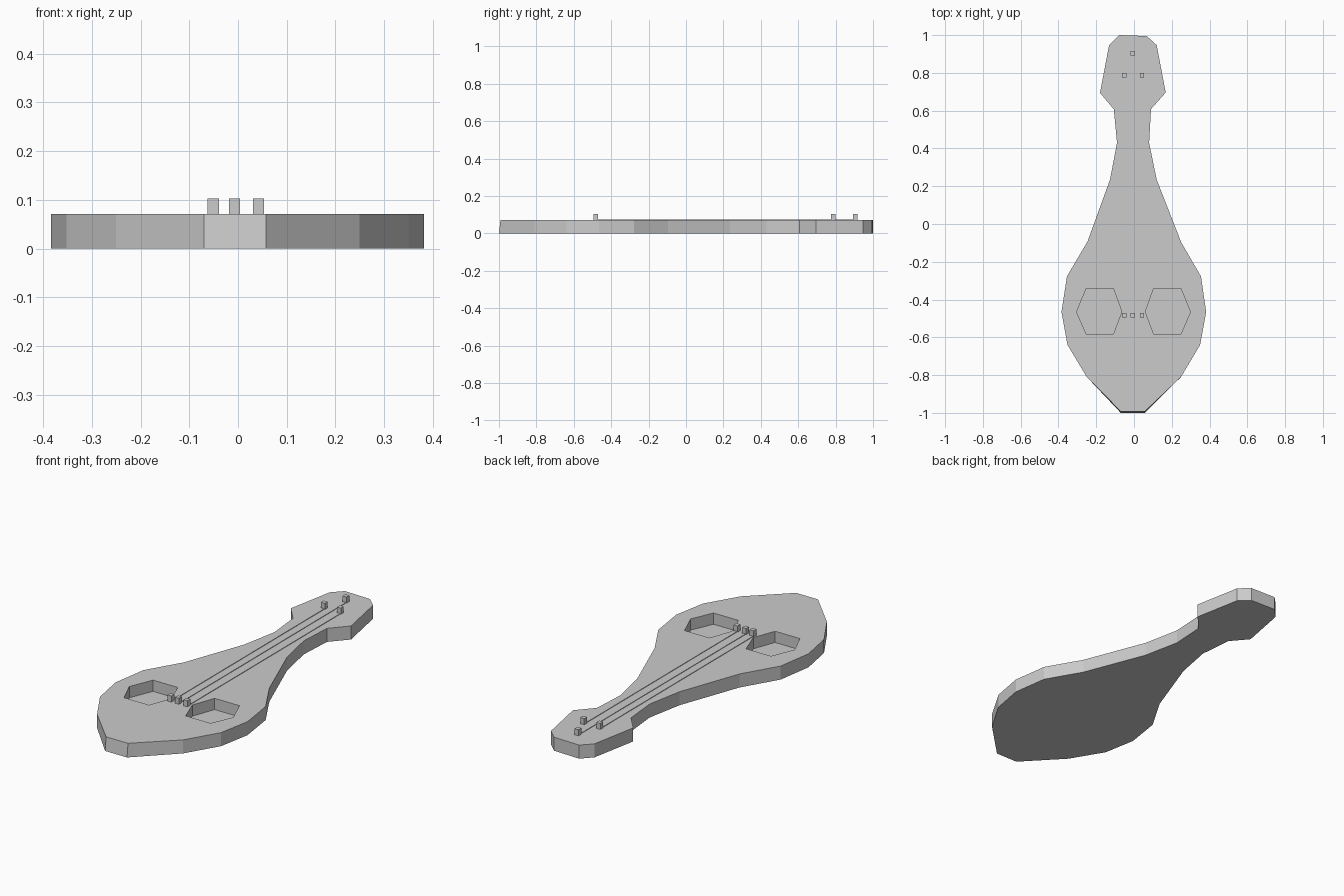
import bpy, bmesh

if "Cube" in bpy.data.objects:
    bpy.data.objects.remove(bpy.data.objects["Cube"])


def prism(name, outline, z0, z1):
    """Extrude a flat outline between two heights."""
    bm = bmesh.new()
    face = bm.faces.new([bm.verts.new((x, y, z0)) for x, y in outline])
    ext = bmesh.ops.extrude_face_region(bm, geom=[face], use_keep_orig=True)
    for v in ext["geom"]:
        if isinstance(v, bmesh.types.BMVert):
            v.co.z = z1
    bmesh.ops.recalc_face_normals(bm, faces=bm.faces)
    mesh = bpy.data.meshes.new(name)
    bm.to_mesh(mesh)
    bm.free()
    obj = bpy.data.objects.new(name, mesh)
    bpy.context.collection.objects.link(obj)
    return obj


def box(name, x, y0, y1, width, z0, z1):
    w = width / 2
    return prism(name, [(x - w, y0), (x + w, y0), (x + w, y1), (x - w, y1)], z0, z1)


TOP = 0.071

# Body, neck and head in one slab, slightly uneven left to right
right = [(0.057, -0.992), (0.249, -0.81), (0.35, -0.64), (0.382, -0.466),
         (0.355, -0.278), (0.25, -0.097), (0.12, 0.235), (0.08, 0.43),
         (0.09, 0.608), (0.168, 0.696), (0.12, 0.947), (0.068, 0.995)]
left = [(-0.08, 1.0), (-0.132, 0.947), (-0.18, 0.694), (-0.107, 0.608),
        (-0.09, 0.43), (-0.127, 0.235), (-0.246, -0.092), (-0.355, -0.277),
        (-0.384, -0.466), (-0.352, -0.64), (-0.25, -0.81), (-0.07, -0.992)]
body = prism("body", right + left, 0, TOP)
for v in body.data.vertices:
    if v.co.y < -0.95 and v.co.z < 0.01:
        v.co.y = -1.0

# Hexagonal recesses either side of the strings
hexagon = [(0.060, -0.464), (0.104, -0.582), (0.248, -0.582),
           (0.299, -0.466), (0.248, -0.342), (0.104, -0.342)]
for side, shift in ((1, 0), (-1, -0.005)):
    cutter = prism("recess_cutter", [(side * x + shift, y) for x, y in hexagon],
                   0.012, 0.15)
    cutter.hide_render = True
    mod = body.modifiers.new("recess", "BOOLEAN")
    mod.operation = "DIFFERENCE"
    mod.solver = "EXACT"
    mod.object = cutter
    bpy.context.view_layer.objects.active = body
    bpy.ops.object.modifier_apply(modifier=mod.name)
    bpy.data.objects.remove(cutter)

# Strings with a peg at each end
for x, end in ((-0.051, 0.787), (-0.007, 0.905), (0.042, 0.787)):
    box("string", x, -0.483, end, 0.016, TOP - 0.003, TOP + 0.003)
    for name, y in (("bridge_peg", -0.483), ("tuning_peg", end)):
        box(name, x, y - 0.012, y + 0.012, 0.023, TOP, 0.103)
